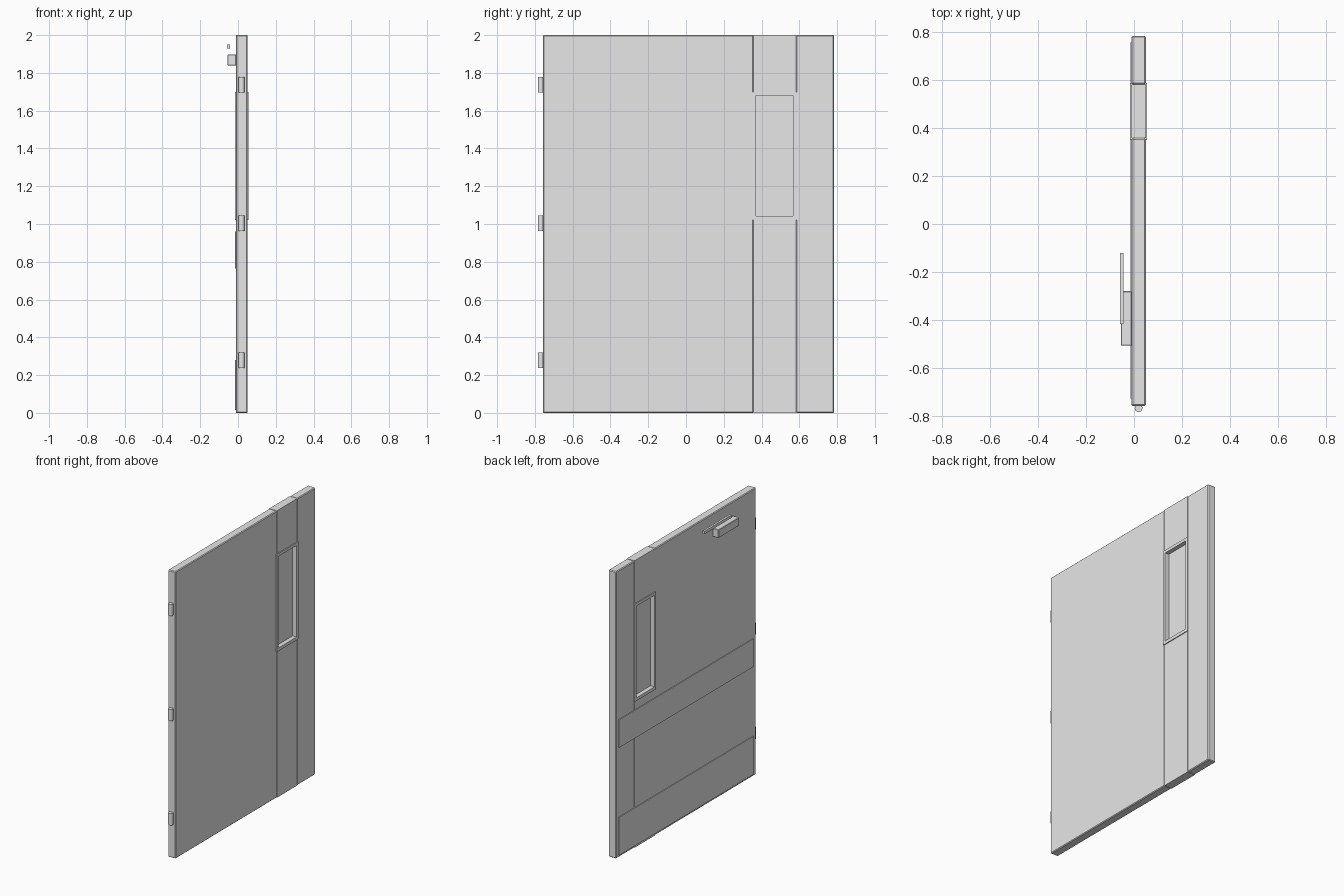
import bpy
import bmesh
from mathutils import Matrix, Vector

cube = bpy.data.objects.get("Cube")
if cube:
    bpy.data.objects.remove(cube, do_unlink=True)

GREY = (0.8, 0.8, 0.8, 1.0)
paint = bpy.data.materials.new("light_grey_paint")
paint.use_nodes = True
paint.diffuse_color = GREY
for node in paint.node_tree.nodes:
    if node.type == "BSDF_PRINCIPLED":
        node.inputs["Base Color"].default_value = GREY


def finish(name, bm, bevel=0.0):
    mesh = bpy.data.meshes.new(name)
    bm.to_mesh(mesh)
    bm.free()
    mesh.materials.append(paint)
    obj = bpy.data.objects.new(name, mesh)
    bpy.context.collection.objects.link(obj)
    if bevel:
        mod = obj.modifiers.new("edge_bevel", "BEVEL")
        mod.width = bevel
        mod.segments = 1
    return obj


def add_box(bm, x, y, z):
    """Box from (min, max) pairs."""
    size = Vector([b - a for a, b in (x, y, z)])
    centre = Vector([(a + b) / 2 for a, b in (x, y, z)])
    bmesh.ops.create_cube(bm, size=1, matrix=Matrix.Translation(centre) @ Matrix.Diagonal(size).to_4x4())


def box(name, x, y, z, bevel=0.0):
    bm = bmesh.new()
    add_box(bm, x, y, z)
    return finish(name, bm, bevel)


# Door leaf: two bevelled panels with a vertical strip between them
LEAF = (-0.01, 0.049)
STRIP = (0.358, 0.582)
box("wide_panel", LEAF, (-0.758, STRIP[0]), (0, 2), 0.005)
box("narrow_panel", LEAF, (STRIP[1], 0.784), (0, 2), 0.005)
box("strip_lower", LEAF, STRIP, (0, 1.03))
box("strip_upper", LEAF, STRIP, (1.69, 2))

# Window frame: rectangular ring standing slightly proud on both sides
FRAME = (-0.016, 0.055)
OUT_Y, IN_Y = (0.351, 0.588), (0.37, 0.567)
OUT_Z, IN_Z = (1.02, 1.70), (1.042, 1.68)


def ring(bm, x):
    return [[bm.verts.new((x, ys[i], zs[j])) for i, j in ((0, 0), (1, 0), (1, 1), (0, 1))]
            for ys, zs in ((OUT_Y, OUT_Z), (IN_Y, IN_Z))]


bm = bmesh.new()
back_out, back_in = ring(bm, FRAME[0])
front_out, front_in = ring(bm, FRAME[1])
for a, b in ((back_out, back_in), (front_out, front_in), (back_out, front_out), (back_in, front_in)):
    for i in range(4):
        k = (i + 1) % 4
        bm.faces.new((a[i], a[k], b[k], b[i]))
bmesh.ops.recalc_face_normals(bm, faces=bm.faces)
finish("window_frame", bm)
box("window_pane", (0.014, 0.025), IN_Y, IN_Z)

# Protective plates on the closer side
for name, z in (("kick_plate", (0.015, 0.28)), ("push_plate", (0.765, 0.96))):
    box(name, (-0.015, -0.009), (-0.728, 0.757), z)

# Door closer
box("closer_body", (-0.055, -0.009), (-0.507, -0.28), (1.84, 1.898), 0.003)
box("closer_arm", (-0.058, -0.043), (-0.417, -0.12), (1.93, 1.95))

# Hinge barrels
for name, z in (("lower_hinge", 0.278), ("middle_hinge", 1.004), ("upper_hinge", 1.736)):
    bm = bmesh.new()
    bmesh.ops.create_cone(bm, cap_ends=True, segments=24, radius1=0.016, radius2=0.016,
                          depth=0.082, matrix=Matrix.Translation((0.019, -0.768, z)))
    hinge = finish(name, bm)
    for face in hinge.data.polygons:
        face.use_smooth = abs(face.normal.z) < 0.5
    for edge in hinge.data.edges:
        za, zb = (hinge.data.vertices[i].co.z for i in edge.vertices)
        edge.use_edge_sharp = abs(za - zb) < 0.01
